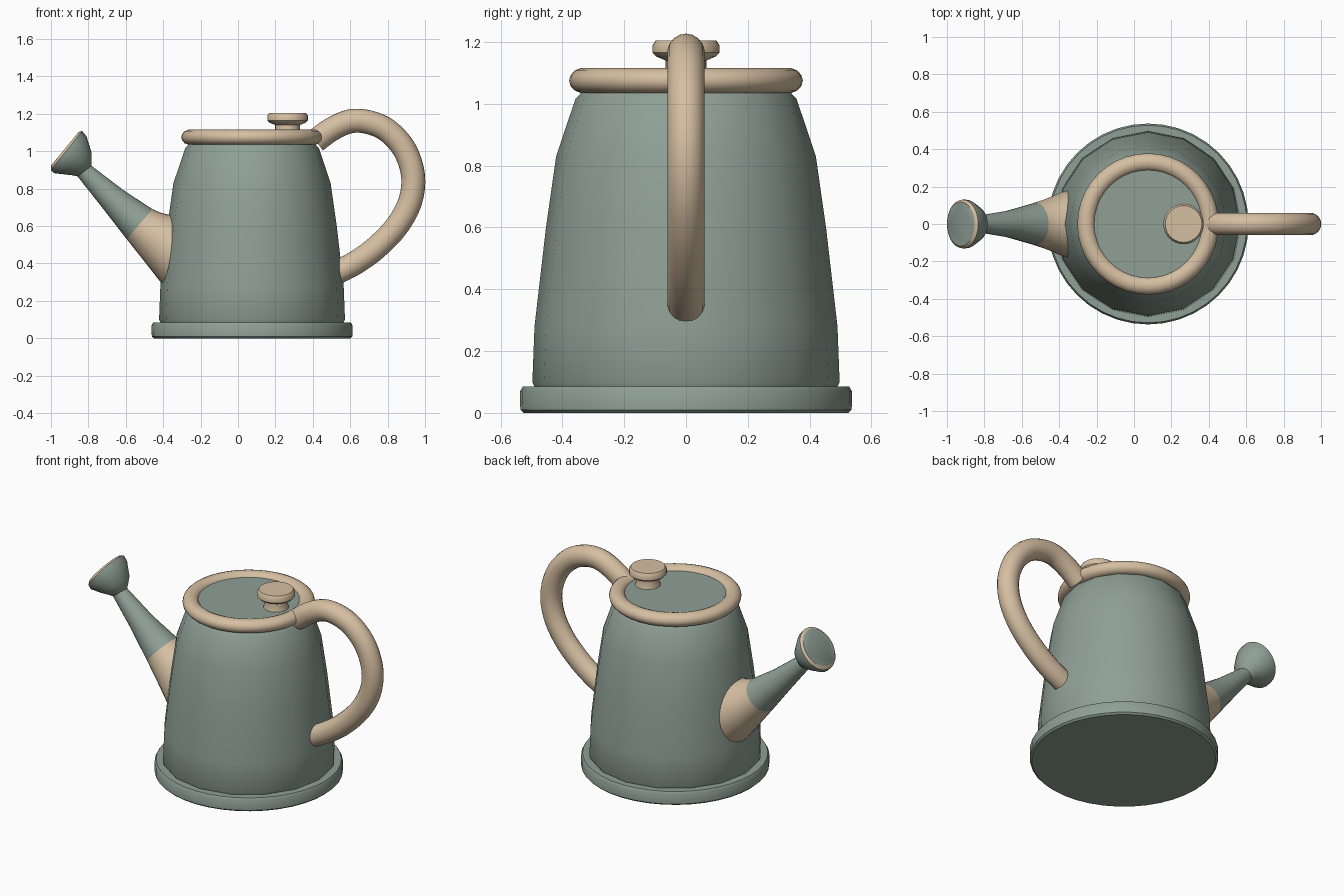
import bpy, bmesh, math
from mathutils import Vector

if "Cube" in bpy.data.objects:
    bpy.data.objects.remove(bpy.data.objects["Cube"])

CX = 0.075  # axis of the can body


def material(name, rgb):
    m = bpy.data.materials.new(name)
    m.diffuse_color = (*rgb, 1)
    m.use_nodes = True
    m.node_tree.nodes["Principled BSDF"].inputs["Base Color"].default_value = m.diffuse_color
    return m


GREEN = material("sage green", (0.275, 0.350, 0.305))
CREAM = material("warm cream", (0.67, 0.52, 0.36))


def loft(name, rings, mats, colour=None, closed=False, angle=40):
    """Skin rings of equal length; colour(i) gives the material index of band i (-1 = end cap)."""
    bm = bmesh.new()
    vs = [[bm.verts.new(p) for p in r] for r in rings]
    n = len(vs[0])
    pick = colour or (lambda i: 0)
    count = len(vs) if closed else len(vs) - 1
    for i in range(count):
        a, b = vs[i], vs[(i + 1) % len(vs)]
        for j in range(n):
            k = (j + 1) % n
            bm.faces.new((a[j], a[k], b[k], b[j])).material_index = pick(i)
    if not closed:
        bm.faces.new(vs[0][::-1]).material_index = pick(0)
        bm.faces.new(vs[-1]).material_index = pick(-1)
    bmesh.ops.recalc_face_normals(bm, faces=bm.faces[:])
    me = bpy.data.meshes.new(name)
    bm.to_mesh(me)
    bm.free()
    for m in mats:
        me.materials.append(m)
    ob = bpy.data.objects.new(name, me)
    bpy.context.collection.objects.link(ob)
    bpy.ops.object.select_all(action='DESELECT')
    ob.select_set(True)
    bpy.context.view_layer.objects.active = ob
    bpy.ops.object.shade_smooth_by_angle(angle=math.radians(angle))
    return ob


def lathe(name, profile, mat, x=CX, sides=40, closed=False, angle=40):
    rings = [[(x + r * math.cos(t), r * math.sin(t), z)
              for t in (2 * math.pi * j / sides for j in range(sides))]
             for r, z in profile]
    return loft(name, rings, [mat], closed=closed, angle=angle)


# base plate
lathe("base_plate", [(0.525, 0), (0.536, 0.01), (0.537, 0.07), (0.528, 0.085)], GREEN)

# tapered body
lathe("body", [(0.485, 0.075), (0.497, 0.10), (0.49, 0.28), (0.453, 0.60), (0.42, 0.83),
               (0.358, 1.015), (0.335, 1.04), (0.31, 1.06)], GREEN, sides=16, angle=50)

# rolled rim
lathe("rim", [(0.331 + 0.047 * math.cos(a), 1.075 + 0.041 * math.sin(a))
              for a in (2 * math.pi * i / 14 for i in range(14))], CREAM, closed=True)

# lid and knob
lathe("lid", [(0.31, 1.055), (0.305, 1.092)], GREEN)
lathe("lid_knob", [(0.075, 1.085), (0.066, 1.115), (0.066, 1.14), (0.095, 1.152), (0.108, 1.165),
                   (0.108, 1.19), (0.098, 1.205)], CREAM, x=0.265, sides=28)


# handle: round tube swept along a smooth path in the xz plane
PATH = [(0.415, 1.055), (0.50, 1.117), (0.60, 1.16), (0.70, 1.155), (0.80, 1.11), (0.89, 1.01),
        (0.936, 0.87), (0.92, 0.73), (0.85, 0.60), (0.74, 0.485), (0.63, 0.405), (0.53, 0.352)]


def smooth_path(pts, steps=4):
    p = [Vector(q) for q in pts]
    p = [2 * p[0] - p[1]] + p + [2 * p[-1] - p[-2]]
    out = []
    for i in range(1, len(p) - 2):
        a, b, c, d = p[i - 1:i + 3]
        for s in range(steps):
            t = s / steps
            out.append(0.5 * (2 * b + (c - a) * t + (2 * a - 5 * b + 4 * c - d) * t * t
                              + (3 * b - a - 3 * c + d) * t ** 3))
    return out + [p[-2]]


line = smooth_path(PATH)
rings = []
for i, c in enumerate(line):
    d = (line[min(i + 1, len(line) - 1)] - line[max(i - 1, 0)]).normalized()
    ring = []
    for j in range(18):
        a = 2 * math.pi * j / 18
        u = 0.064 * math.cos(a)
        ring.append((c.x - d.y * u, 0.061 * math.sin(a), c.y + d.x * u))
    rings.append(ring)
loft("handle", rings, [CREAM])


def oval(ux, uz, lx, lz, w, n=28):
    """Ring from its upper and lower points and its half width in y."""
    c = Vector(((ux + lx) / 2, 0, (uz + lz) / 2))
    h = Vector((ux, 0, uz)) - c
    return [c + h * math.cos(t) + Vector((0, w * math.sin(t), 0))
            for t in (2 * math.pi * j / n for j in range(n))]


# spout: cream collar, then green pipe
spout = [(-0.30, 0.645, -0.36, 0.26, 0.185), (-0.355, 0.658, -0.41, 0.295, 0.172),
         (-0.41, 0.67, -0.50, 0.41, 0.14), (-0.457, 0.69, -0.595, 0.53, 0.113),
         (-0.61, 0.79, -0.727, 0.70, 0.072), (-0.783, 0.922, -0.86, 0.868, 0.046)]
loft("spout", [oval(*r) for r in spout], [CREAM, GREEN], lambda i: 0 if 0 <= i < 3 else 1)

# sprinkler head: green flare, cream edge, green face
rose = [(-0.785, 0.915, -0.858, 0.866, 0.045), (-0.782, 0.95, -0.89, 0.872, 0.07),
        (-0.782, 0.99, -0.925, 0.876, 0.098), (-0.81, 1.08, -0.985, 0.883, 0.13),
        (-0.833, 1.108, -1.0, 0.90, 0.13), (-0.852, 1.103, -0.999, 0.924, 0.118)]
loft("sprinkler_head", [oval(*r) for r in rose], [GREEN, CREAM],
     lambda i: 1 if i >= 4 else 0)
